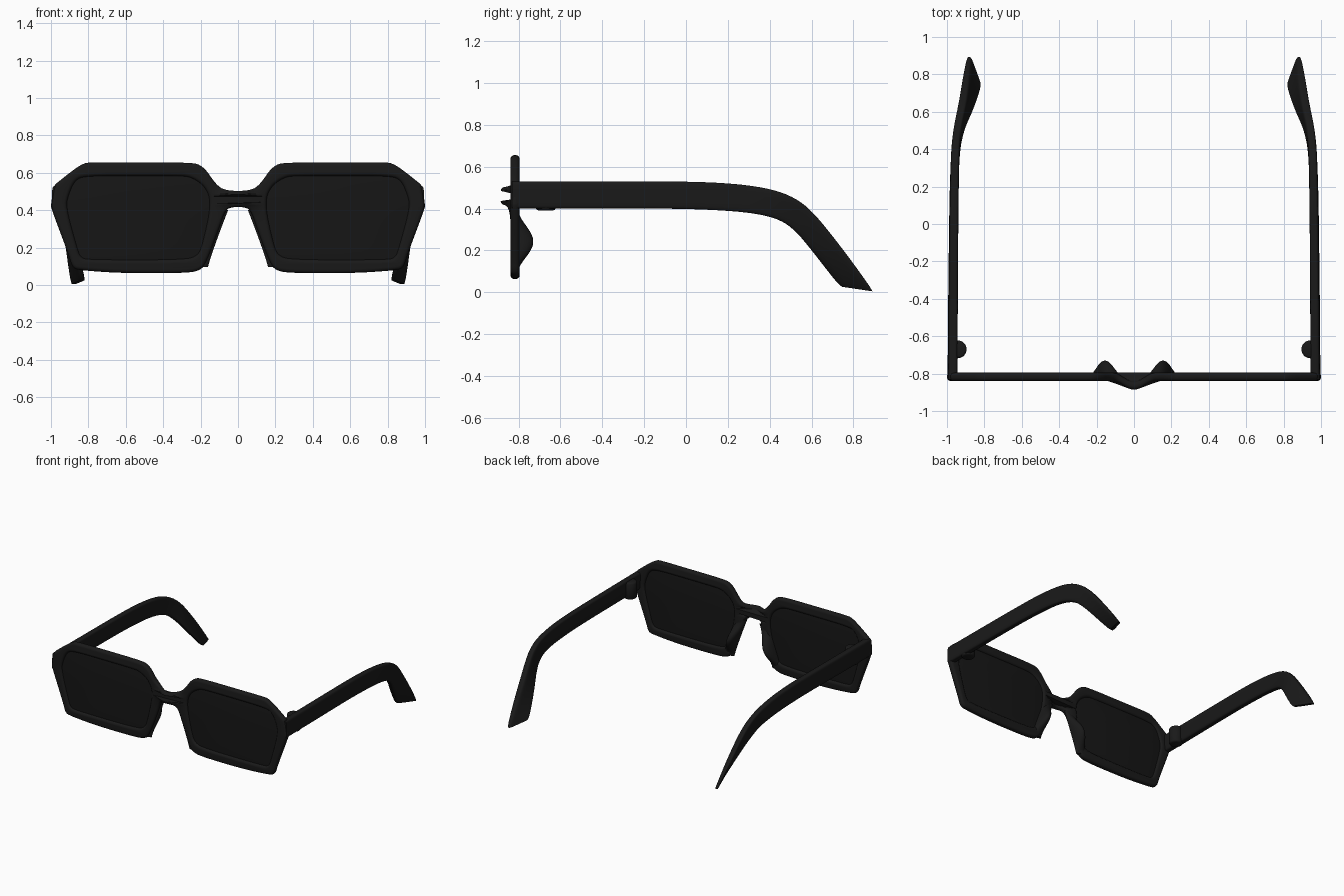
import bpy, bmesh, math
from mathutils import Vector

if "Cube" in bpy.data.objects:
    bpy.data.objects.remove(bpy.data.objects["Cube"])

black = bpy.data.materials.new("black_plastic")
black.diffuse_color = (0.010, 0.010, 0.010, 1)
black.use_nodes = True
black.node_tree.nodes["Principled BSDF"].inputs["Base Color"].default_value = black.diffuse_color
tint = bpy.data.materials.new("dark_lens")
tint.diffuse_color = (0.008, 0.008, 0.008, 1)
tint.use_nodes = True
tint.node_tree.nodes["Principled BSDF"].inputs["Base Color"].default_value = tint.diffuse_color
PLANE_Y = -0.817


def chaikin(pts, closed, n=3):
    """Round a polyline by corner cutting; works for tuples of any length."""
    for _ in range(n):
        out = [] if closed else [pts[0]]
        for i in range(len(pts) if closed else len(pts) - 1):
            a, b = pts[i], pts[(i + 1) % len(pts)]
            out.append(tuple(.75 * p + .25 * q for p, q in zip(a, b)))
            out.append(tuple(.25 * p + .75 * q for p, q in zip(a, b)))
        pts = out if closed else out + [pts[-1]]
    return pts


def densify(pts, step=0.015):
    out = []
    for i, a in enumerate(pts):
        b = pts[(i + 1) % len(pts)]
        k = max(1, math.ceil(math.dist(a, b) / step))
        out += [tuple(p + (q - p) * j / k for p, q in zip(a, b)) for j in range(k)]
    return out


def finish(obj, mat, mirror=False, angle=40):
    obj.data.materials.clear()
    obj.data.materials.append(mat)
    bpy.ops.object.select_all(action='DESELECT')
    obj.select_set(True)
    bpy.context.view_layer.objects.active = obj
    bpy.ops.object.shade_smooth_by_angle(angle=math.radians(angle))
    if mirror:
        mod = obj.modifiers.new("mirror", 'MIRROR')
        mod.use_axis = (True, False, False)
    return obj


def plate(name, outlines, half, bevel, mat, mirror=False, bend=None):
    """Filled xz outline with holes, extruded along y with rounded edges."""
    cu = bpy.data.curves.new(name + "_outline", 'CURVE')
    cu.dimensions, cu.fill_mode = '2D', 'BOTH'
    cu.extrude, cu.bevel_depth, cu.offset = half - bevel, bevel, -bevel
    cu.bevel_resolution = 3
    for pts in outlines:
        s = cu.splines.new('POLY')
        s.points.add(len(pts) - 1)
        for p, (x, z) in zip(s.points, pts):
            p.co = (x, z, 0, 1)
        s.use_cyclic_u = True
    tmp = bpy.data.objects.new(name + "_tmp", cu)
    bpy.context.collection.objects.link(tmp)
    bpy.context.view_layer.update()
    dg = bpy.context.evaluated_depsgraph_get()
    me = bpy.data.meshes.new_from_object(tmp.evaluated_get(dg))
    bpy.data.objects.remove(tmp)
    for v in me.vertices:
        x, z, d = v.co
        v.co = (x, PLANE_Y - d + (bend(x) if bend else 0), z)
    bm = bmesh.new()
    bm.from_mesh(me)
    bmesh.ops.remove_doubles(bm, verts=bm.verts, dist=1e-5)
    bmesh.ops.recalc_face_normals(bm, faces=bm.faces)
    bm.to_mesh(me)
    bm.free()
    obj = bpy.data.objects.new(name, me)
    bpy.context.collection.objects.link(obj)
    return finish(obj, mat, mirror)


def loft(name, rings, mat):
    """Skin a list of equal-length rings, cap the ends, mirror across x."""
    bm = bmesh.new()
    vs = [[bm.verts.new(p) for p in r] for r in rings]
    n = len(vs[0])
    for a, b in zip(vs, vs[1:]):
        for i in range(n):
            bm.faces.new((a[i], a[(i + 1) % n], b[(i + 1) % n], b[i]))
    bm.faces.new(vs[0])
    bm.faces.new(vs[-1])
    bmesh.ops.recalc_face_normals(bm, faces=bm.faces)
    me = bpy.data.meshes.new(name)
    bm.to_mesh(me)
    bm.free()
    obj = bpy.data.objects.new(name, me)
    bpy.context.collection.objects.link(obj)
    return finish(obj, mat, True)


# Front frame: half outline from bridge top round to bridge bottom
half = [(.05, .503), (.11, .525), (.19, .645), (.28, .655), (.55, .655), (.78, .656),
        (.835, .65), (.97, .545), (.984, .53), (1.0, .43), (.999, .41), (.905, .16),
        (.885, .09), (.84, .078), (.62, .063), (.30, .063), (.20, .075), (.165, .13),
        (.105, .29), (.07, .40), (.03, .417)]
outer = densify(chaikin(half + [(-x, z) for x, z in reversed(half)], True))
hole = [(.145, .43), (.17, .52), (.25, .578), (.33, .582), (.55, .582), (.80, .582),
        (.87, .565), (.91, .47), (.917, .41), (.86, .20), (.84, .145), (.79, .137),
        (.55, .135), (.32, .137), (.215, .15), (.185, .24)]
opening = chaikin(hole, True)
opening_l = [(-x, z) for x, z in opening]


def bridge_bend(x):
    return -0.047 * .5 * (1 + math.cos(math.pi * x / .115)) if abs(x) < .115 else 0


plate("front_frame", [outer, densify(opening), densify(opening_l)],
      .022, .019, black, bend=bridge_bend)

# Lenses: panels slightly larger than the openings
cx, cz = .53, .36
lens = [(cx + (x - cx) * 1.03, cz + (z - cz) * 1.05) for x, z in opening]
plate("lens", [lens], .009, .001, tint, mirror=True)

# Nose pads: swellings on the back of the inner rims
rings = []
for k in range(25):
    t = k / 24
    z = .095 + .305 * t
    depth = .015 + .072 * math.sin(math.pi * t ** .95) ** 2
    x0 = .203 - .108 * t ** 1.1
    ring = []
    for j in range(24):
        a = 2 * math.pi * j / 24
        s = math.sin(a)
        ring.append((x0 + .042 * math.cos(a),
                     PLANE_Y + (depth * s ** 1.2 if s > 0 else .012 * s), z))
    rings.append(ring)
loft("nose_pad", rings, black)

# Temples: sections as top (x, y, z), bottom (x, y, z), half thickness
sections = [
    (.968, -.832, .53, .973, -.832, .40, .025), (.966, -.5, .53, .971, -.5, .40, .025),
    (.963, -.1, .53, .967, -.1, .40, .024), (.961, .12, .526, .964, .10, .395, .024),
    (.958, .30, .512, .960, .27, .384, .023), (.953, .44, .485, .952, .39, .365, .023),
    (.940, .54, .44, .935, .47, .335, .023), (.925, .61, .378, .915, .53, .285, .024),
    (.913, .68, .295, .888, .585, .22, .024), (.900, .78, .165, .858, .655, .13, .022),
    (.888, .87, .04, .832, .722, .045, .016), (.882, .892, .004, .828, .745, .026, .012)]
rings = []
for s in chaikin(sections, False, 2):
    top, bot = Vector(s[:3]), Vector(s[3:6])
    mid, up = (top + bot) / 2, (top - bot) / 2
    side = Vector((s[6], 0, 0))
    ring = []
    for j in range(32):
        a = 2 * math.pi * (j + .5) / 32
        c, d = (math.copysign(abs(f) ** .4, f) for f in (math.cos(a), math.sin(a)))
        ring.append(mid + up * c + side * d)
    rings.append(ring)
loft("temple", rings, black)

# Hinge barrels on the inner side of each temple
rings = []
for z, r in ((.391, .036), (.394, .043), (.401, .048), (.51, .048), (.517, .043), (.52, .036)):
    rings.append([(.943 + r * math.cos(a), -.67 + r * math.sin(a), z)
                  for a in (2 * math.pi * j / 32 for j in range(32))])
loft("hinge", rings, black)
